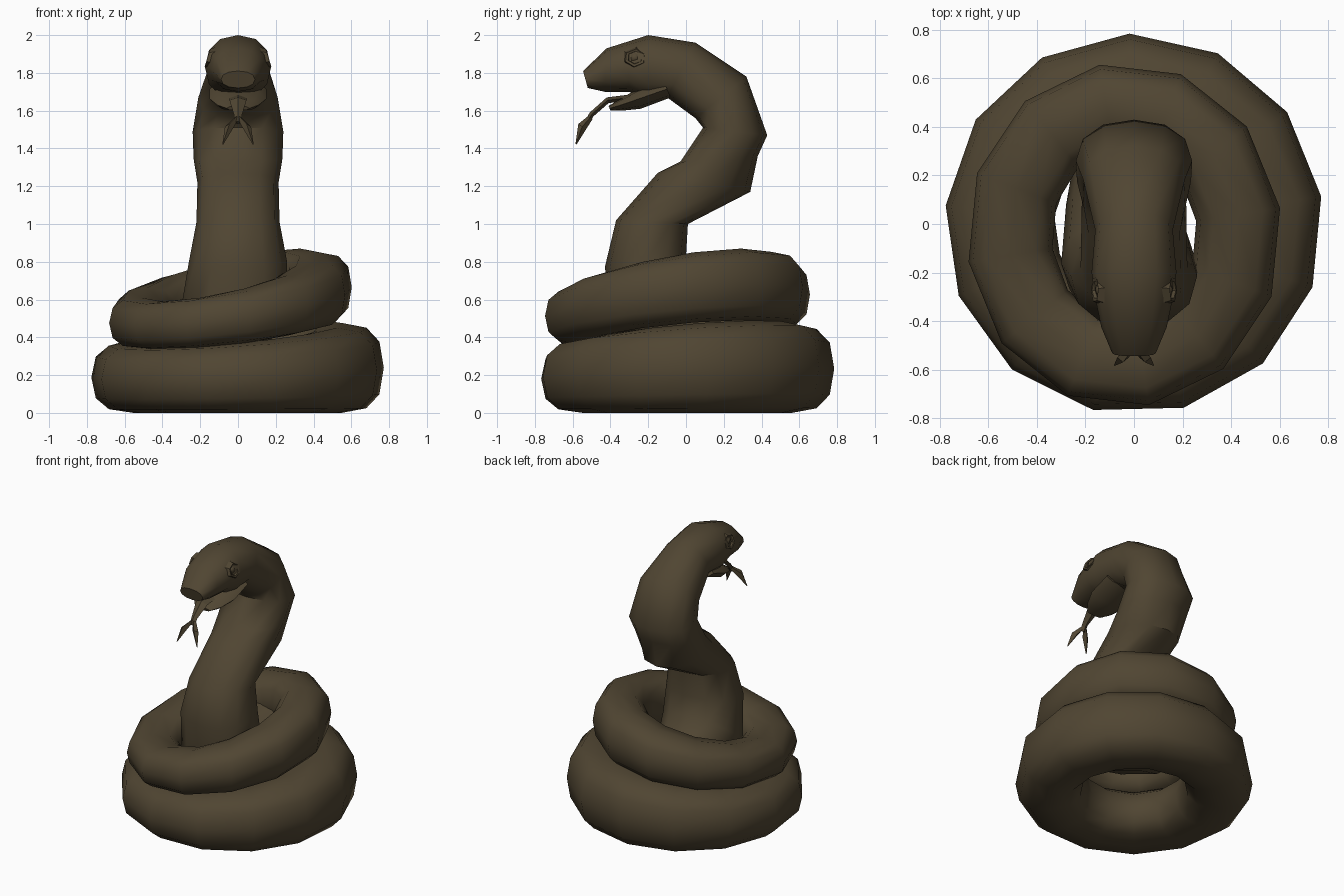
import bpy, bmesh, math
from math import sin, cos, pi, radians
from mathutils import Vector

cube = bpy.data.objects.get("Cube")
if cube:
    bpy.data.objects.remove(cube)

# One olive brown skin for the whole snake
skin = bpy.data.materials.new("olive_brown")
skin.use_nodes = True
colour = (0.08, 0.06, 0.032, 1)
skin.diffuse_color = colour
bsdf = skin.node_tree.nodes["Principled BSDF"]
bsdf.inputs["Base Color"].default_value = colour
bsdf.inputs["Roughness"].default_value = 0.8


def power(v, e):
    return math.copysign(abs(v) ** e, v)


def section(sides, squareness):
    """Unit rounded-square outline as (across, up) pairs."""
    e = 2 / squareness
    angles = [2 * pi * k / sides for k in range(sides)]
    return [(power(cos(a), e), power(sin(a), e)) for a in angles]


def finish(name, bm, angle=45):
    bmesh.ops.recalc_face_normals(bm, faces=bm.faces)
    mesh = bpy.data.meshes.new(name)
    bm.to_mesh(mesh)
    bm.free()
    mesh.materials.append(skin)
    ob = bpy.data.objects.new(name, mesh)
    bpy.context.collection.objects.link(ob)
    bpy.ops.object.select_all(action='DESELECT')
    ob.select_set(True)
    bpy.context.view_layer.objects.active = ob
    bpy.ops.object.shade_smooth_by_angle(angle=radians(angle))
    return ob


def skin_rings(name, rings, closed, angle=45):
    """Bridge rings of points into a tube, capped when open."""
    bm = bmesh.new()
    loops = [[bm.verts.new(p) for p in ring] for ring in rings]
    pairs = list(zip(loops, loops[1:]))
    if closed:
        pairs.append((loops[-1], loops[0]))
    else:
        bm.faces.new(loops[0])
        bm.faces.new(loops[-1])
    n = len(loops[0])
    for a, b in pairs:
        for k in range(n):
            m = (k + 1) % n
            bm.faces.new((a[k], a[m], b[m], b[k]))
    return finish(name, bm, angle)


def loft(name, rows, sides=12, squareness=2.2, angle=45):
    """Rows: under y, z, upper y, z, half width, x offset."""
    rings = []
    for uy, uz, oy, oz, w, x in rows:
        low, high = Vector((x, uy, uz)), Vector((x, oy, oz))
        mid, half = (low + high) / 2, (high - low) / 2
        rings.append([mid + half * v + Vector((w * u, 0, 0))
                      for u, v in section(sides, squareness)])
    return skin_rings(name, rings, False, angle)


def coil(name, centre, rx, ry, width, span, segments):
    """Closed loop of body; span(angle) gives its bottom and top."""
    rings = []
    for i in range(segments):
        a = 2 * pi * (i + 0.3) / segments
        low, high = span(a)
        mid, half = (low + high) / 2, (high - low) / 2
        rings.append([(centre[0] + cos(a) * (rx + width * u),
                       centre[1] + sin(a) * (ry + width * u),
                       mid + half * v) for u, v in section(12, 2.6)])
    return skin_rings(name, rings, True)


def lower_span(a):
    return 0, 0.42 + 0.07 * cos(a - pi / 4)


def upper_span(a):
    c = cos(a - radians(40))
    mid, half = 0.57 + 0.11 * c, 0.16 + 0.03 * c
    return mid - half, mid + half


# Coiled body
coil("lower_coil", (0, 0), 0.555, 0.56, 0.225, lower_span, 13)
coil("upper_coil", (-0.04, -0.045), 0.475, 0.535, 0.175, upper_span, 12)

# Raised neck running from inside the coil up to the snout
loft("neck_and_head", [
    (0.36, 0.34, 0.36, 0.66, 0.20, -0.03),
    (0.02, 0.26, 0.14, 0.60, 0.23, -0.05),
    (-0.36, 0.42, 0.03, 0.70, 0.28, -0.02),
    (-0.43, 0.77, 0.00, 0.83, 0.26, 0),
    (-0.37, 1.02, 0.01, 1.00, 0.22, 0),
    (-0.15, 1.27, 0.34, 1.17, 0.215, 0),
    (-0.03, 1.33, 0.38, 1.36, 0.235, 0),
    (0.09, 1.51, 0.43, 1.47, 0.24, 0),
    (0.05, 1.56, 0.32, 1.78, 0.21, 0),
    (-0.10, 1.67, 0.05, 1.96, 0.16, 0),
    (-0.20, 1.66, -0.20, 2.00, 0.175, 0),
    (-0.30, 1.70, -0.31, 1.965, 0.16, 0),
    (-0.43, 1.70, -0.42, 1.93, 0.135, 0),
    (-0.52, 1.72, -0.545, 1.81, 0.09, 0),
])

# Dropped lower jaw
loft("lower_jaw", [
    (-0.08, 1.67, -0.12, 1.76, 0.15, 0),
    (-0.24, 1.61, -0.26, 1.715, 0.15, 0),
    (-0.34, 1.60, -0.35, 1.66, 0.11, 0),
    (-0.40, 1.60, -0.41, 1.625, 0.06, 0),
], sides=8)

# Tongue with a forked tip
loft("tongue", [
    (-0.25, 1.66, -0.26, 1.69, 0.05, 0),
    (-0.41, 1.64, -0.42, 1.67, 0.045, 0),
    (-0.49, 1.57, -0.51, 1.59, 0.022, 0),
    (-0.51, 1.53, -0.535, 1.545, 0.022, 0),
], sides=4, squareness=2, angle=30)
for side, label in ((1, "left"), (-1, "right")):
    loft(label + "_tongue_fork", [
        (-0.495, 1.555, -0.52, 1.57, 0.012, side * 0.008),
        (-0.53, 1.50, -0.57, 1.53, 0.024, side * 0.045),
        (-0.58, 1.42, -0.585, 1.425, 0.003, side * 0.08),
    ], sides=4, squareness=2, angle=30)

    # Eye: angular lid ring around a small ball
    bm = bmesh.new()
    loops = []
    for radius, depth in ((0.072, 0.115), (0.055, 0.162), (0.04, 0.158), (0.034, 0.135)):
        ring = []
        for k in range(6):
            a = 2 * pi * k / 6 + radians(25)
            ring.append(bm.verts.new((side * (depth - 0.015 * sin(a)),
                                      -0.27 + radius * cos(a),
                                      1.88 + 0.85 * radius * sin(a))))
        loops.append(ring)
    for a, b in zip(loops, loops[1:]):
        for k in range(6):
            m = (k + 1) % 6
            bm.faces.new((a[k], a[m], b[m], b[k]))
    bm.faces.new(loops[-1])
    finish(label + "_eyelid", bm, 30)

    bm = bmesh.new()
    bmesh.ops.create_icosphere(bm, subdivisions=1, radius=0.034)
    bmesh.ops.translate(bm, verts=bm.verts, vec=(side * 0.13, -0.27, 1.88))
    finish(label + "_eyeball", bm)
